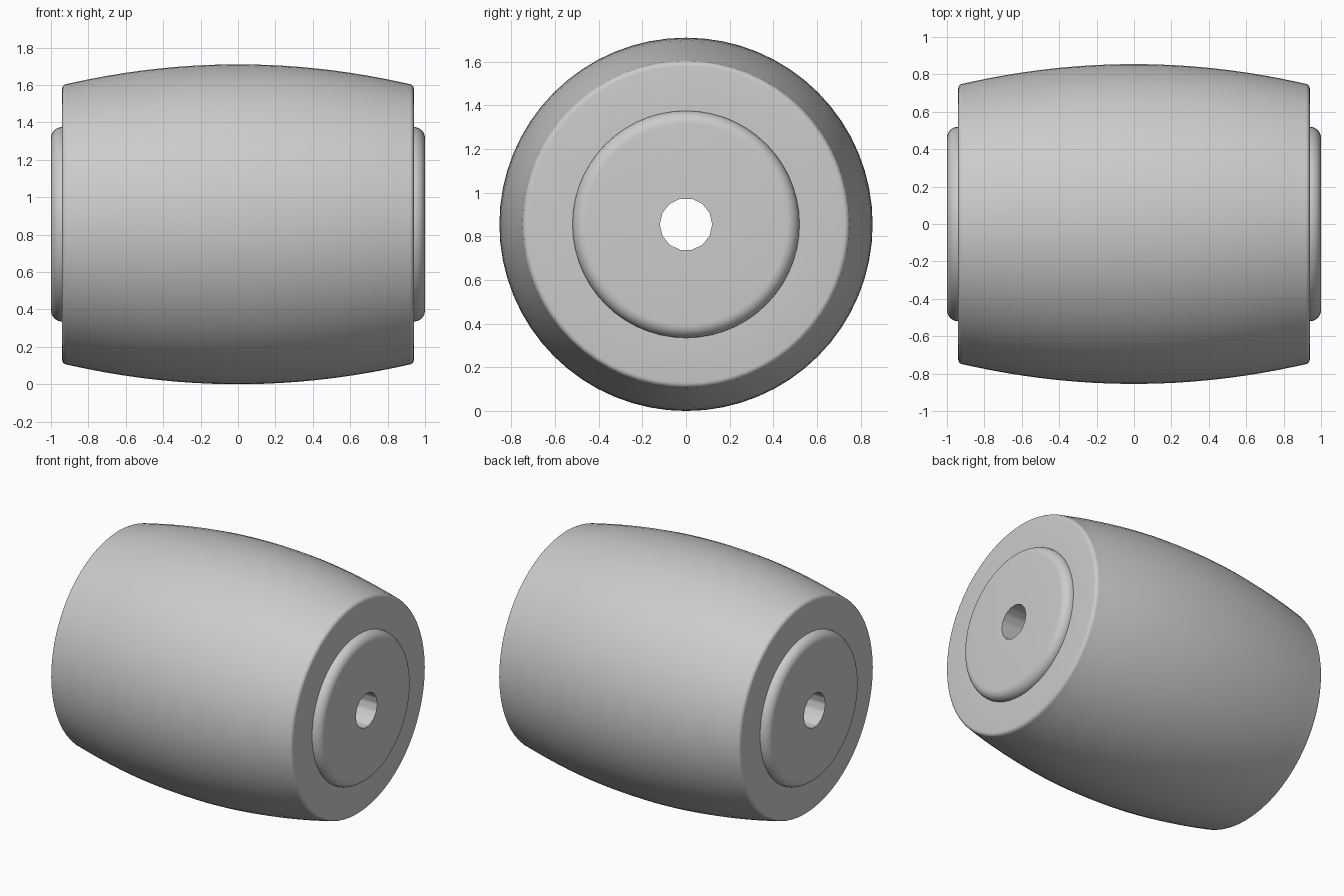
import bpy, bmesh, math
from mathutils import Matrix, Vector

old = bpy.data.objects.get("Cube")
if old:
    bpy.data.objects.remove(old, do_unlink=True)

R_MAX = 0.855        # barrel radius at the middle
R_END = 0.75         # barrel radius near the ends
HALF = 0.94          # half length of the barrel
R_HUB = 0.52
R_HOLE = 0.12

grey = bpy.data.materials.new("light grey")
grey.use_nodes = True
colour = (0.6, 0.6, 0.6, 1)
grey.diffuse_color = colour
grey.node_tree.nodes["Principled BSDF"].inputs["Base Color"].default_value = colour


def arc(cx, cr, rad, steps):
    """Quarter round from the outer rim to the end face, as (x, radius)."""
    return [(cx + rad * math.sin(a), cr + rad * math.cos(a))
            for a in (math.pi / 2 * i / steps for i in range(steps + 1))]


def lathe(name, half_profile, segments):
    """Spin a profile, mirrored about x = 0, around the x axis."""
    profile = [(-x, r) for x, r in reversed(half_profile)] + half_profile
    bm = bmesh.new()
    rings = []
    for k in range(segments):
        turn = Matrix.Rotation(2 * math.pi * k / segments, 3, 'X')
        rings.append([bm.verts.new(turn @ Vector((x, r, 0))) for x, r in profile])
    for k in range(segments):
        a, b = rings[k], rings[(k + 1) % segments]
        for i in range(len(profile)):
            j = (i + 1) % len(profile)
            bm.faces.new((a[i], a[j], b[j], b[i]))
    bmesh.ops.recalc_face_normals(bm, faces=bm.faces)
    mesh = bpy.data.meshes.new(name)
    bm.to_mesh(mesh)
    bm.free()
    mesh.materials.append(grey)
    obj = bpy.data.objects.new(name, mesh)
    obj.location.z = R_MAX
    bpy.context.collection.objects.link(obj)
    return obj


def smooth(obj):
    bpy.ops.object.select_all(action='DESELECT')
    obj.select_set(True)
    bpy.context.view_layer.objects.active = obj
    bpy.ops.object.shade_smooth_by_angle(angle=math.radians(35))


# Crowned barrel with softly rounded end rims
fillet = 0.025
edge = HALF - fillet
sag = R_MAX - R_END
crown = [(edge * t, R_MAX - sag * t * t) for t in ((i + 0.5) / 10 for i in range(10))]
barrel = lathe("barrel", crown + arc(edge, R_END - fillet, fillet, 5)
               + [(HALF, R_HUB - 0.01)], 64)
smooth(barrel)

# Core with a rounded hub standing out at both ends and a faceted through hole
round_over = 0.06
hub = lathe("hub_core", arc(1 - round_over, R_HUB - round_over, round_over, 8)
            + [(1, R_HOLE)], 56)
hole_sides = 14
for v in hub.data.vertices:
    r = math.hypot(v.co.y, v.co.z)
    if r < R_HOLE + 0.01:
        # Flatten the bore into straight-sided facets
        step = 2 * math.pi / hole_sides
        off = (math.atan2(v.co.z, v.co.y) + 1e-4) % step - step / 2
        scale = math.cos(step / 2) / math.cos(off)
        v.co.y *= scale
        v.co.z *= scale
smooth(hub)
